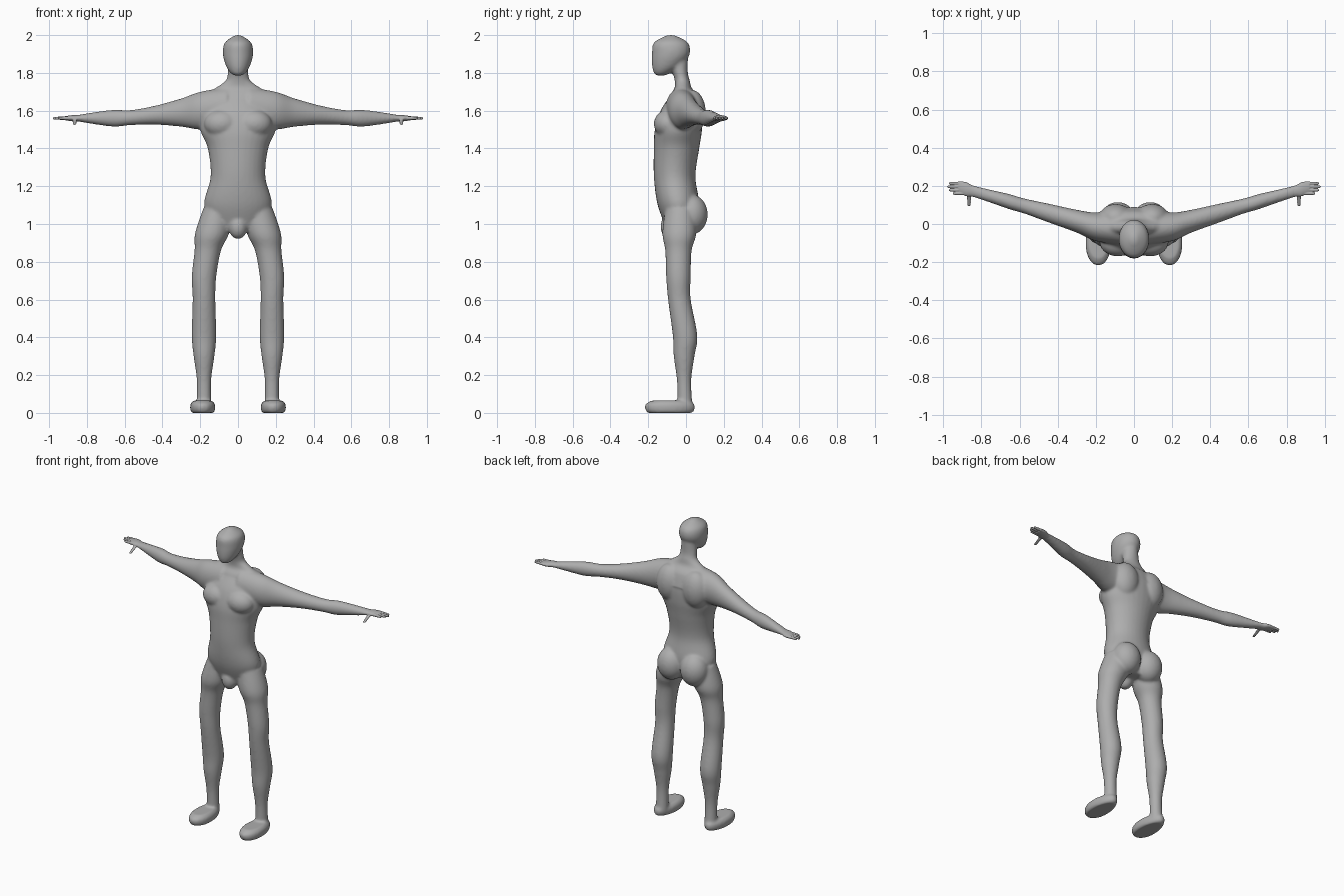
import bpy, bmesh
from math import sin, cos, tau
from mathutils import Vector, Matrix

cube = bpy.data.objects.get("Cube")
if cube:
    bpy.data.objects.remove(cube)

skin = bpy.data.materials.new("plain_grey")
skin.use_nodes = True
GREY = (0.42, 0.42, 0.42, 1)
skin.diffuse_color = GREY
skin.node_tree.nodes["Principled BSDF"].inputs["Base Color"].default_value = GREY


def spline(before, start, end, after, t):
    """Ease every ring value from start to end, keeping the curve smooth."""
    values = []
    for a, b, c, d in zip(before, start, end, after):
        slope_in, slope_out = (c - a) / 2, (d - b) / 2
        bend = 3 * (c - b) - 2 * slope_in - slope_out
        twist = 2 * (b - c) + slope_in + slope_out
        values.append(b + t * (slope_in + t * (bend + t * twist)))
    return values


def loft(bm, rings, axis="z", sides=32, steps=6, taper=0, mirror=False):
    """Skin elliptical rings (x, y, z, radius, radius) lying across the axis."""
    last = len(rings) - 1
    path = [spline(rings[max(i - 1, 0)], rings[i], rings[i + 1],
                   rings[min(i + 2, last)], step / steps)
            for i in range(last) for step in range(steps)]
    path.append(rings[last])
    for side in ((1, -1) if mirror else (1,)):
        loops = []
        for x, y, z, radius_a, radius_b in path:
            loop = []
            for k in range(sides):
                angle = tau * k / sides
                a = radius_a * cos(angle) * (1 - taper * sin(angle))
                b = radius_b * sin(angle)
                offset = (a, b, 0) if axis == "z" else (0, a, b)
                point = Vector((x, y, z)) + Vector(offset)
                point.x *= side
                loop.append(bm.verts.new(point))
            loops.append(loop)
        for low, high in zip(loops, loops[1:]):
            for k in range(sides):
                following = (k + 1) % sides
                bm.faces.new((low[k], low[following], high[following], high[k]))
        bm.faces.new(loops[0])
        bm.faces.new(loops[-1])


def blob(bm, centre, radii, mirror=False):
    """Ellipsoid muscle mass."""
    for side in ((1, -1) if mirror else (1,)):
        place = Matrix.Translation((centre[0] * side, centre[1], centre[2]))
        shape = place @ Matrix.Diagonal((*radii, 1))
        bmesh.ops.create_uvsphere(bm, u_segments=32, v_segments=20, radius=1,
                                  matrix=shape)


def finish(bm, name, voxel, smoothing):
    """Fuse the overlapping masses into one smooth skin."""
    bmesh.ops.recalc_face_normals(bm, faces=bm.faces)
    mesh = bpy.data.meshes.new(name)
    bm.to_mesh(mesh)
    bm.free()
    mesh.materials.append(skin)
    obj = bpy.data.objects.new(name, mesh)
    bpy.context.collection.objects.link(obj)
    fuse = obj.modifiers.new("fuse", "REMESH")
    fuse.mode = "VOXEL"
    fuse.voxel_size = voxel
    fuse.use_smooth_shade = True
    soften = obj.modifiers.new("soften", "SMOOTH")
    soften.factor = 0.5
    soften.iterations = smoothing


def central(*rings):
    """Rings on the midline, from height, depth and two radii."""
    return [(0, y, z, wide, deep) for z, y, wide, deep in rings]


def arm_centre(x):
    """The arm runs straight out, swept back, dropping a little to the elbow."""
    return x, max(-.02, .29 * (x - .25)), 1.56 + .1 * max(0, .6 - x)


def leg_centre(z):
    """The leg is upright to mid thigh and leans in towards the hip."""
    return .18 - .25 * max(0, z - .78)


body = bmesh.new()

# Head with a narrow chin
loft(body, central((1.785, -.135, .015, .02), (1.8, -.125, .04, .045),
                   (1.84, -.1, .065, .08), (1.9, -.08, .08, .1),
                   (1.96, -.08, .07, .09), (2, -.08, .015, .02)))

# Neck flowing into the shoulder slope
loft(body, central((1.87, -.04, .05, .05), (1.8, -.03, .055, .04),
                   (1.76, -.02, .065, .04), (1.72, -.015, .12, .045),
                   (1.68, -.01, .18, .075), (1.6, -.01, .2, .1)))

# Torso from collar to hips
loft(body, central((1.69, -.01, .1, .065), (1.6, -.025, .19, .11),
                   (1.5, -.04, .2, .125), (1.4, -.05, .16, .12),
                   (1.25, -.06, .145, .11), (1.1, -.04, .18, .11),
                   (.97, -.03, .13, .07)))

# Chest, shoulder blade, buttock and groin masses
blob(body, (.085, -.095, 1.53), (.095, .075, .075), mirror=True)
blob(body, (.095, .03, 1.59), (.09, .075, .12), mirror=True)
blob(body, (.085, .03, 1.05), (.09, .085, .105), mirror=True)
blob(body, (0, -.085, .985), (.05, .05, .065))

# Arms
arm = ((.06, .09, .11), (.2, .075, .1), (.3, .06, .075), (.44, .05, .05),
       (.57, .04, .04), (.65, .04, .045), (.74, .035, .035), (.85, .03, .017))
loft(body, [(*arm_centre(x), deep, tall) for x, deep, tall in arm],
     axis="x", mirror=True)

# Legs from hip to ankle
leg = ((1.08, -.03, .08), (.95, -.035, .09), (.86, -.04, .07), (.72, -.04, .065),
       (.6, -.035, .06), (.41, -.005, .065), (.3, -.01, .055), (.17, -.01, .038),
       (.03, -.005, .04))
loft(body, [(leg_centre(z), y, z, r, r) for z, y, r in leg], mirror=True)

# Feet with broad toes
sole = ((0, .9), (.015, 1), (.045, 1), (.065, .75))
loft(body, [(.187, -.085, z, .065 * size, .13 * size) for z, size in sole],
     taper=.12, mirror=True)
finish(body, "body", .008, 8)

# Hands
palm = ((.81, .03, .02), (.85, .03, .017), (.88, .037, .016), (.92, .03, .01))
finger_shape = ((0, 1), (.5, .9), (.9, .75), (1, .4))
for side, label in ((1, "left"), (-1, "right")):
    hand = bmesh.new()
    loft(hand, [(*arm_centre(x), deep, tall) for x, deep, tall in palm], axis="x")
    # Four fingers side by side
    for n, length in enumerate((.06, .08, .09, .08)):
        y = .16 + n * .0175
        loft(hand, [(.89 + length * along, y, 1.56, .009 * size, .01 * size)
                    for along, size in finger_shape], axis="x", sides=12)
    # Thumb pointing forward and down
    loft(hand, [(.865, .155 - .06 * along, 1.555 - .03 * along,
                 .012 * size, .01 * size) for along, size in finger_shape], sides=12)
    if side < 0:
        bmesh.ops.scale(hand, vec=(-1, 1, 1), verts=hand.verts)
    finish(hand, label + "_hand", .003, 3)
